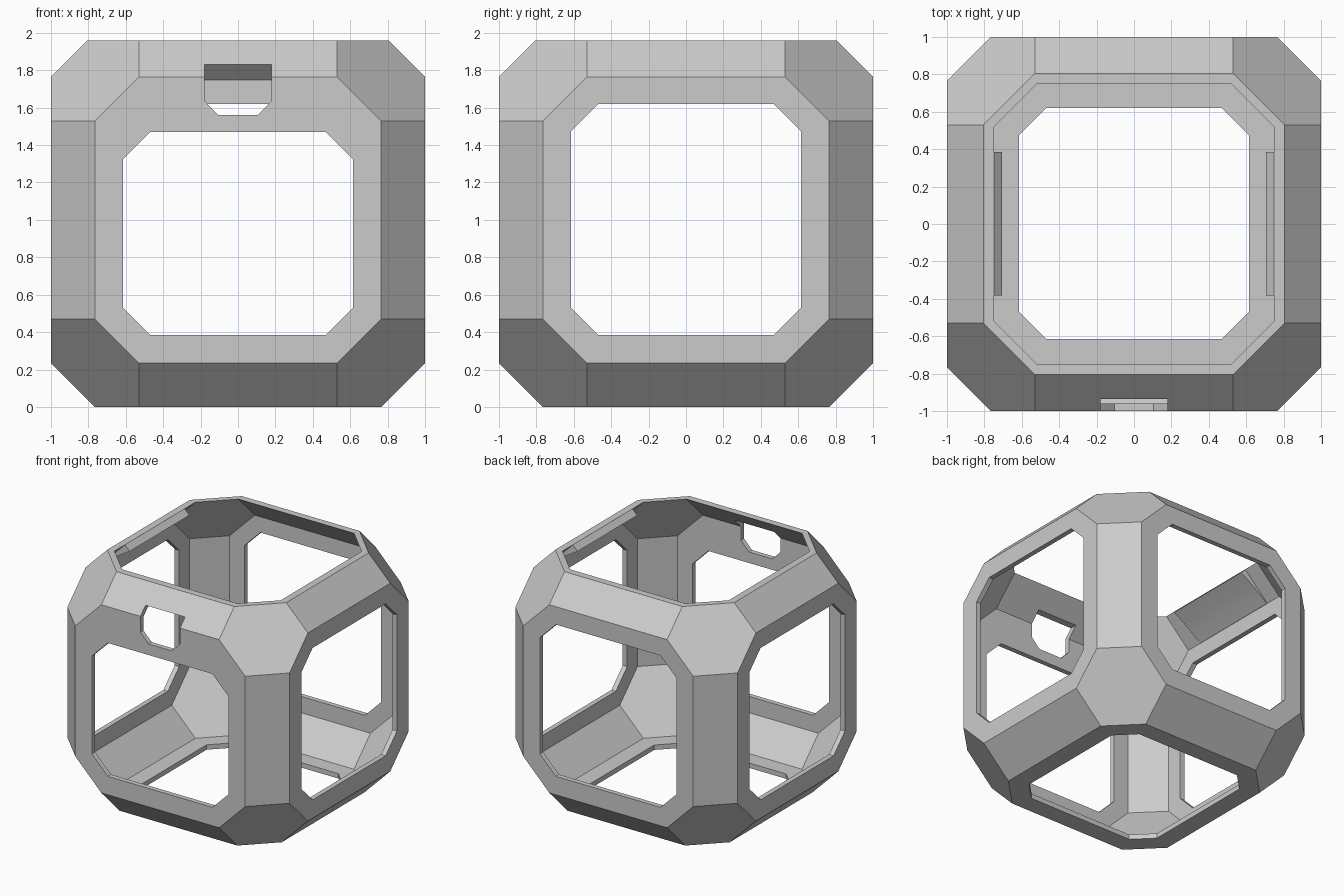
import bpy, bmesh, itertools, math
from mathutils import Vector

if "Cube" in bpy.data.objects:
    bpy.data.objects.remove(bpy.data.objects["Cube"])

gray = bpy.data.materials.new("plain gray")
gray.diffuse_color = (0.6, 0.6, 0.6, 1)
gray.use_nodes = True
gray.node_tree.nodes["Principled BSDF"].inputs["Base Color"].default_value = gray.diffuse_color
TOP = 0.96          # height of the open rim above the centre


def finish(bm, name):
    bmesh.ops.recalc_face_normals(bm, faces=bm.faces[:])
    bmesh.ops.translate(bm, verts=bm.verts[:], vec=(0, 0, 1))
    mesh = bpy.data.meshes.new(name)
    bm.to_mesh(mesh)
    bm.free()
    mesh.materials.append(gray)
    obj = bpy.data.objects.new(name, mesh)
    bpy.context.collection.objects.link(obj)
    return obj


def bevelled_cube(a, b, c):
    """Faces of a cube with cut edges and corners, as lists of points."""
    pts = [Vector([v * s for v, s in zip(p, signs)])
           for p in itertools.permutations((a, b, c))
           for signs in itertools.product((1, -1), repeat=3)]
    bm = bmesh.new()
    verts = [bm.verts.new(p) for p in pts]
    for d in itertools.product((-1, 0, 1), repeat=3):
        if not any(d):
            continue
        n = Vector(d).normalized()
        far = max(p.dot(n) for p in pts)
        ring = [v for v in verts if v.co.dot(n) > far - 1e-4]
        side = n.orthogonal().normalized()
        up = n.cross(side)
        ring.sort(key=lambda v: math.atan2(v.co.dot(up), v.co.dot(side)))
        bm.faces.new(ring)
    bm.normal_update()
    return bm


def bisect(bm, faces, co, no, **kw):
    geom = set(faces)
    for f in faces:
        geom.update(f.edges)
        geom.update(f.verts)
    bmesh.ops.bisect_plane(bm, geom=list(geom), dist=1e-5, plane_co=co, plane_no=no, **kw)


def cut_opening(bm, profile, place, align):
    """Cut a convex profile out of the faces that look along one side."""
    depth = Vector(place(0, 0, 1))
    mid = Vector(place(sum(p[0] for p in profile) / len(profile),
                       sum(p[1] for p in profile) / len(profile), 1))
    edges = list(zip(profile, profile[1:] + profile[:1]))
    # level edges first, then upright ones, then diagonals
    edges.sort(key=lambda e: 0 if e[0][1] == e[1][1] else 1 if e[0][0] == e[1][0] else 2)
    planes = []

    def inside():
        bm.normal_update()
        return [f for f in bm.faces if f.normal.dot(depth) > align and
                all((f.calc_center_median() - co).dot(no) < 0 for co, no in planes)]

    for p, q in edges:
        co = Vector(place(*p, 1))
        no = (Vector(place(*q, 1)) - co).cross(depth).normalized()
        if (mid - co).dot(no) > 0:
            no = -no
        bisect(bm, inside(), co, no)
        planes.append((co, no))
    bmesh.ops.delete(bm, geom=inside(), context='FACES')


def octagon(w, lo, hi, c):
    return [(-w + c, lo), (w - c, lo), (w, lo + c), (w, hi - c),
            (w - c, hi), (-w + c, hi), (-w, hi - c), (-w, lo + c)]


def front(u, v, d): return (u, -d, v)
def back(u, v, d): return (u, d, v)
def left(u, v, d): return (-d, u, v)
def right(u, v, d): return (d, u, v)
def below(u, v, d): return (u, v, -d)


# Window openings on the five closed sides, and the finger slot at the front
full = octagon(0.615, -0.615, 0.62, 0.145)
short = octagon(0.615, -0.615, 0.47, 0.145)
slot = [(-0.105, 0.56), (0.105, 0.56), (0.178, 0.635), (0.178, 0.83),
        (-0.178, 0.83), (-0.178, 0.635)]
openings = [(short, front, 0.9), (full, back, 0.9), (full, left, 0.9),
            (full, right, 0.9), (full, below, 0.9), (slot, front, 0.6)]

# Outer and inner skins, both open at the top
outer = bevelled_cube(1.0, 0.765, 0.53)
bisect(outer, outer.faces[:], Vector((0, 0, TOP)), Vector((0, 0, 1)), clear_outer=True)
inner = bevelled_cube(TOP, 0.748, 0.52)
lid = max(inner.faces, key=lambda f: f.calc_center_median().z)
bmesh.ops.delete(inner, geom=[lid], context='FACES_ONLY')
for skin in (outer, inner):
    for profile, place, align in openings:
        cut_opening(skin, profile, place, align)

# Join the skins into one frame, closing the wall around every opening
rims = [tuple(e.verts) for e in outer.edges if e.is_boundary]
copy = {v: outer.verts.new(v.co) for v in inner.verts[:]}
for f in inner.faces:
    outer.faces.new([copy[v] for v in reversed(f.verts[:])])
hem = [copy[v] for v in inner.verts if v.is_boundary]
inner.free()


def partner(v):
    return min(hem, key=lambda w: (w.co - v.co).length)


for a, b in rims:
    pa, pb = partner(a), partner(b)
    outer.faces.new((a, b, pb, pa) if pa != pb else (a, b, pa))
finish(outer, "frame")

# Catch ridges along the inside of the left and right top edges
ridge = [(0.75, 0.959), (0.707, 0.917), (0.80, 0.86), (0.88, 0.805),
         (0.955, 0.745), (0.965, 0.75)]
for name, s in (("left_ridge", -1), ("right_ridge", 1)):
    bm = bmesh.new()
    ends = [[bm.verts.new((s * u, y, v)) for u, v in ridge] for y in (-0.383, 0.385)]
    for end in ends:
        bm.faces.new(end)
    for i in range(len(ridge)):
        j = (i + 1) % len(ridge)
        bm.faces.new((ends[0][i], ends[1][i], ends[1][j], ends[0][j]))
    obj = finish(bm, name)
    obj.data.shade_smooth()
    obj.data.set_sharp_from_angle(angle=math.radians(25))
